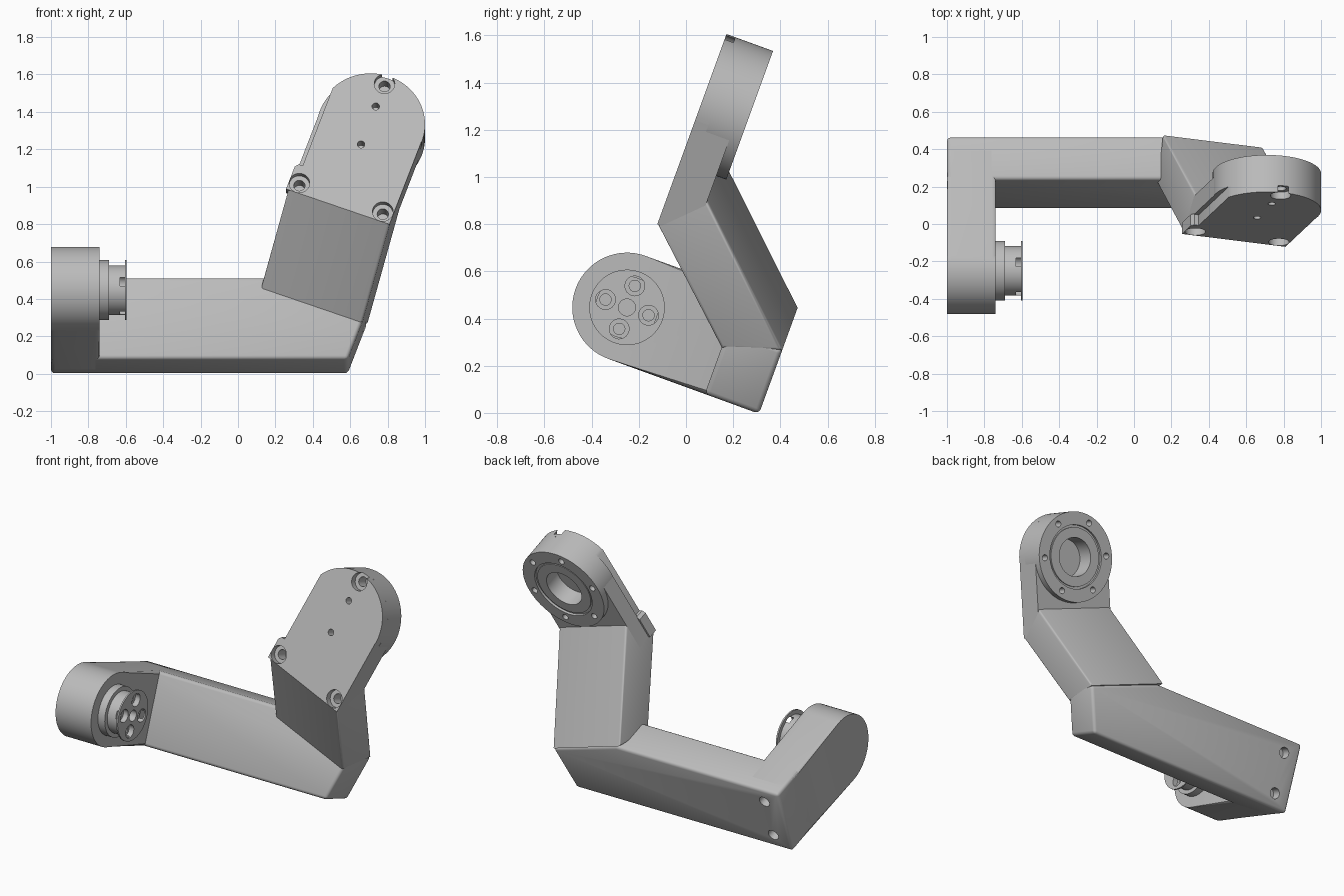
import bpy, bmesh, math
from mathutils import Matrix

if "Cube" in bpy.data.objects:
    bpy.data.objects.remove(bpy.data.objects["Cube"])

TILT = math.radians(20)
# Frames: body axes are (x, depth, height); arm axes are (across, depth, along)
BODY = Matrix.Translation((0, -0.25, 0.447)) @ Matrix.Rotation(-TILT, 4, 'X')
ARM = BODY @ Matrix.Translation((0.71, 0, 0.943)) @ Matrix.Rotation(TILT, 4, 'Y')

grey = bpy.data.materials.new("plain grey")
grey.diffuse_color = (0.5, 0.5, 0.5, 1)
grey.use_nodes = True
grey.node_tree.nodes["Principled BSDF"].inputs["Base Color"].default_value = grey.diffuse_color


def place(axis, along, pair):
    """Point with one coordinate along the axis and two across it."""
    p = list(pair)
    p.insert(axis, along)
    return p


def finish(name, bm, frame):
    bmesh.ops.recalc_face_normals(bm, faces=bm.faces[:])
    bm.transform(frame)
    mesh = bpy.data.meshes.new(name)
    bm.to_mesh(mesh)
    bm.free()
    mesh.materials.append(grey)
    obj = bpy.data.objects.new(name, mesh)
    bpy.context.collection.objects.link(obj)
    return obj


def prism(name, axis, outline, lo, hi, frame, bevel=0.0, rim_only=True):
    bm = bmesh.new()
    rings = [[bm.verts.new(place(axis, h, p)) for p in outline] for h in (lo, hi)]
    for r in rings:
        bm.faces.new(r)
    n = len(outline)
    for i in range(n):
        j = (i + 1) % n
        bm.faces.new((rings[0][i], rings[0][j], rings[1][j], rings[1][i]))
    if bevel:
        edges = [e for e in bm.edges if not rim_only
                 or abs(e.verts[0].co[axis] - e.verts[1].co[axis]) < 1e-6]
        bmesh.ops.bevel(bm, geom=edges, offset=bevel, segments=3, profile=0.5,
                        affect='EDGES', clamp_overlap=True)
    return finish(name, bm, frame)


def lathe(name, axis, profile, centre, frame, n=64):
    """Turn a (radius, along) profile; both ends are capped flat."""
    bm = bmesh.new()
    rings = []
    for r, h in profile:
        rings.append([bm.verts.new(place(axis, h, (
            centre[0] + r * math.cos(2 * math.pi * k / n),
            centre[1] + r * math.sin(2 * math.pi * k / n)))) for k in range(n)])
    for a, b in zip(rings, rings[1:]):
        for i in range(n):
            j = (i + 1) % n
            bm.faces.new((a[i], a[j], b[j], b[i]))
    bm.faces.new(rings[0])
    bm.faces.new(rings[-1])
    return finish(name, bm, frame)


def cut(targets, cutters):
    for c in cutters:
        for t in targets:
            m = t.modifiers.new("cut", 'BOOLEAN')
            m.operation, m.solver, m.object = 'DIFFERENCE', 'EXACT', c
            bpy.context.view_layer.objects.active = t
            bpy.ops.object.modifier_apply(modifier=m.name)
    for c in cutters:
        bpy.data.objects.remove(c)


def arc(r, a0, a1, n):
    return [(r * math.cos(math.radians(a0 + (a1 - a0) * i / n)),
             r * math.sin(math.radians(a0 + (a1 - a0) * i / n))) for i in range(n + 1)]


H = 0.232        # half height of the lower link
W = 0.288        # half width of the upper arm
R = 0.29         # radius of the upper round end

# Rounded bracket that carries the lower hub
bracket = prism("hub_bracket", 0, [(0.6, -H), (0.6, H)] + arc(H, 90, 270, 32),
                -1.0, -0.74, BODY, 0.022)

# Horizontal beam with a slanted right end
beam = prism("beam", 1, [(-1, -H), (0.587, -H), (0.692, 0.055), (0.187, H), (-1, H)],
             0.435, 0.68, BODY, 0.02, rim_only=False)
cut([beam], [lathe("cutter", 1, [(0.036, 0.62), (0.036, 0.75)], (-0.88, s * 0.136), BODY, 24)
             for s in (-1, 1)])

# Lower hub: shoulder, neck and thin flange, with counterbored screws
hub = lathe("hub", 0, [(0.16, -0.78), (0.16, -0.69), (0.133, -0.69), (0.133, -0.605),
                       (0.16, -0.605), (0.16, -0.595)], (0, 0), BODY)
holes = [lathe("cutter", 0, [(0.036, -0.64), (0.036, -0.5)], (0, 0), BODY, 24)]
for k in range(4):
    a = k * math.pi / 2
    holes.append(lathe("cutter", 0, [(0.024, -0.68), (0.024, -0.63), (0.042, -0.63),
                                     (0.042, -0.5)],
                       (0.097 * math.cos(a), 0.097 * math.sin(a)), BODY, 24))
cut([hub], holes)

# Slanted link between the beam and the upper plate; outline is (depth, along)
link = prism("slanted_link", 0, [(0.435, -0.927), (0, -0.5), (0.165, -0.325), (0.68, -0.842)],
             -W, W, ARM, 0.014)

# Front plate with a flat side and a small corner shoulder
plate = prism("front_plate", 1, [(-0.3, -0.5), (W, -0.5), (W, 0)] + arc(R, 0, 154.6, 40)
              + [(-0.262, -0.345), (-0.285, -0.345), (-0.3, -0.365)], 0, 0.065, ARM)

# Core behind the plate
core = prism("arm_core", 1, [(-W, -0.5), (W, -0.5), (W, 0), (-W, 0)], 0.06, 0.165, ARM)

# Round bearing housing with groove and central recess
housing = lathe("bearing_housing", 1, [(R, 0.06), (R, 0.21), (0.205, 0.21), (0.205, 0.195),
                                       (0.19, 0.195), (0.19, 0.203), (0.125, 0.203),
                                       (0.125, 0.09)], (0, 0), ARM, 96)
cut([core], [lathe("cutter", 1, [(0.126, 0.09), (0.126, 0.3)], (0, 0), ARM, 96)])

# Screw holes in the front plate and the housing
holes = []
for c in ((-0.01, 0.242), (-0.245, -0.444), (0.23, -0.444)):
    holes.append(lathe("cutter", 1, [(0.055, -0.1), (0.055, 0.04), (0.03, 0.04),
                                     (0.03, 0.12)], c, ARM, 32))
for b in (-0.125, 0.105):
    holes.append(lathe("cutter", 1, [(0.02, -0.1), (0.02, 0.07)], (-0.01, b), ARM, 20))
for k in range(6):
    a = k * math.pi / 3
    holes.append(lathe("cutter", 1, [(0.02, 0.14), (0.02, 0.3)],
                       (0.245 * math.cos(a), 0.245 * math.sin(a)), ARM, 20))
cut([link, plate, core, housing], holes)

# Smooth curved faces, keep hard edges
bpy.ops.object.select_all(action='DESELECT')
for o in (bracket, beam, hub, link, plate, core, housing):
    o.select_set(True)
bpy.context.view_layer.objects.active = link
bpy.ops.object.shade_smooth_by_angle(angle=math.radians(32))
